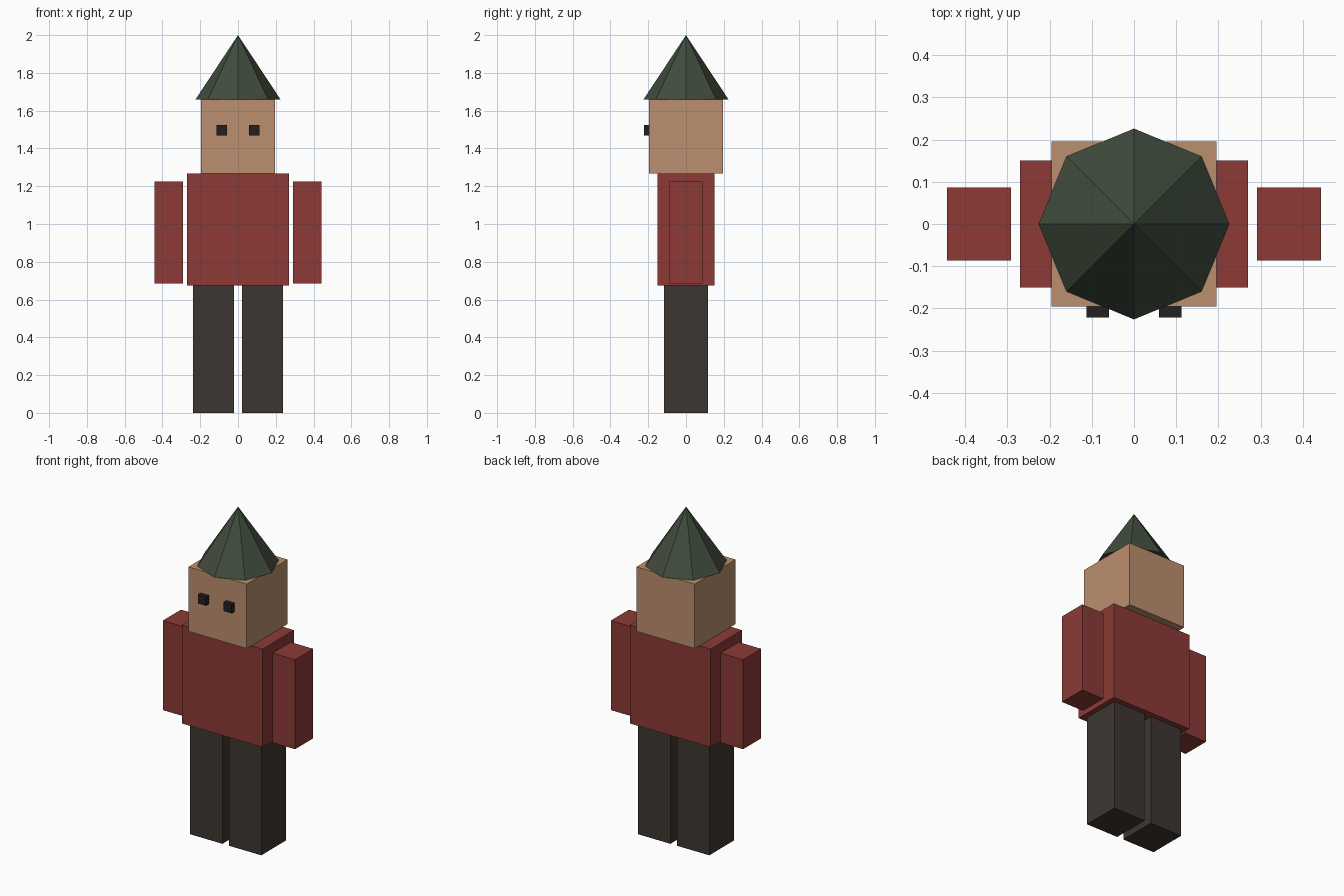
import bpy
import bmesh
from mathutils import Matrix, Vector

if "Cube" in bpy.data.objects:
    bpy.data.objects.remove(bpy.data.objects["Cube"])


def material(name, rgb):
    mat = bpy.data.materials.new(name)
    mat.diffuse_color = (*rgb, 1.0)
    mat.use_nodes = True
    mat.node_tree.nodes["Principled BSDF"].inputs["Base Color"].default_value = mat.diffuse_color
    return mat


SKIN = material("skin", (0.50, 0.275, 0.156))
SHIRT = material("shirt_red", (0.263, 0.042, 0.037))
TROUSERS = material("trousers_brown", (0.047, 0.037, 0.031))
FELT = material("felt_green", (0.052, 0.073, 0.045))
DARK = material("eye_dark", (0.017, 0.014, 0.013))


def finish(name, bm, mat, location):
    mesh = bpy.data.meshes.new(name)
    bm.to_mesh(mesh)
    bm.free()
    mesh.materials.append(mat)
    obj = bpy.data.objects.new(name, mesh)
    obj.location = location
    bpy.context.collection.objects.link(obj)
    return obj


def box(name, size, center, mat):
    bm = bmesh.new()
    bmesh.ops.create_cube(bm, size=1, matrix=Matrix.Diagonal(Vector((*size, 1))))
    return finish(name, bm, mat, center)


# Heights where the stacked parts meet
HIP, NECK, CROWN, TIP = 0.674, 1.268, 1.658, 2.0
HEAD = CROWN - NECK

# Body and head
box("torso", (0.54, 0.30, NECK - HIP), (0, 0, (HIP + NECK) / 2), SHIRT)
box("head", (HEAD, HEAD, HEAD), (0, 0, (NECK + CROWN) / 2), SKIN)

# Paired limbs and eyes
for side, s in (("left", 1), ("right", -1)):
    box(f"{side}_leg", (0.216, 0.234, HIP), (s * 0.13, 0, HIP / 2), TROUSERS)
    box(f"{side}_arm", (0.151, 0.173, 0.541), (s * 0.367, 0, 0.955), SHIRT)
    box(f"{side}_eye", (0.054, 0.054, 0.054), (s * 0.086, -HEAD / 2, 1.496), DARK)

# Eight-sided pointed hat
bm = bmesh.new()
bmesh.ops.create_cone(bm, cap_ends=True, segments=8, radius1=0.226, radius2=0,
                      depth=TIP - CROWN)
bmesh.ops.remove_doubles(bm, verts=bm.verts, dist=0.0001)
finish("hat", bm, FELT, (0, 0, (CROWN + TIP) / 2))
